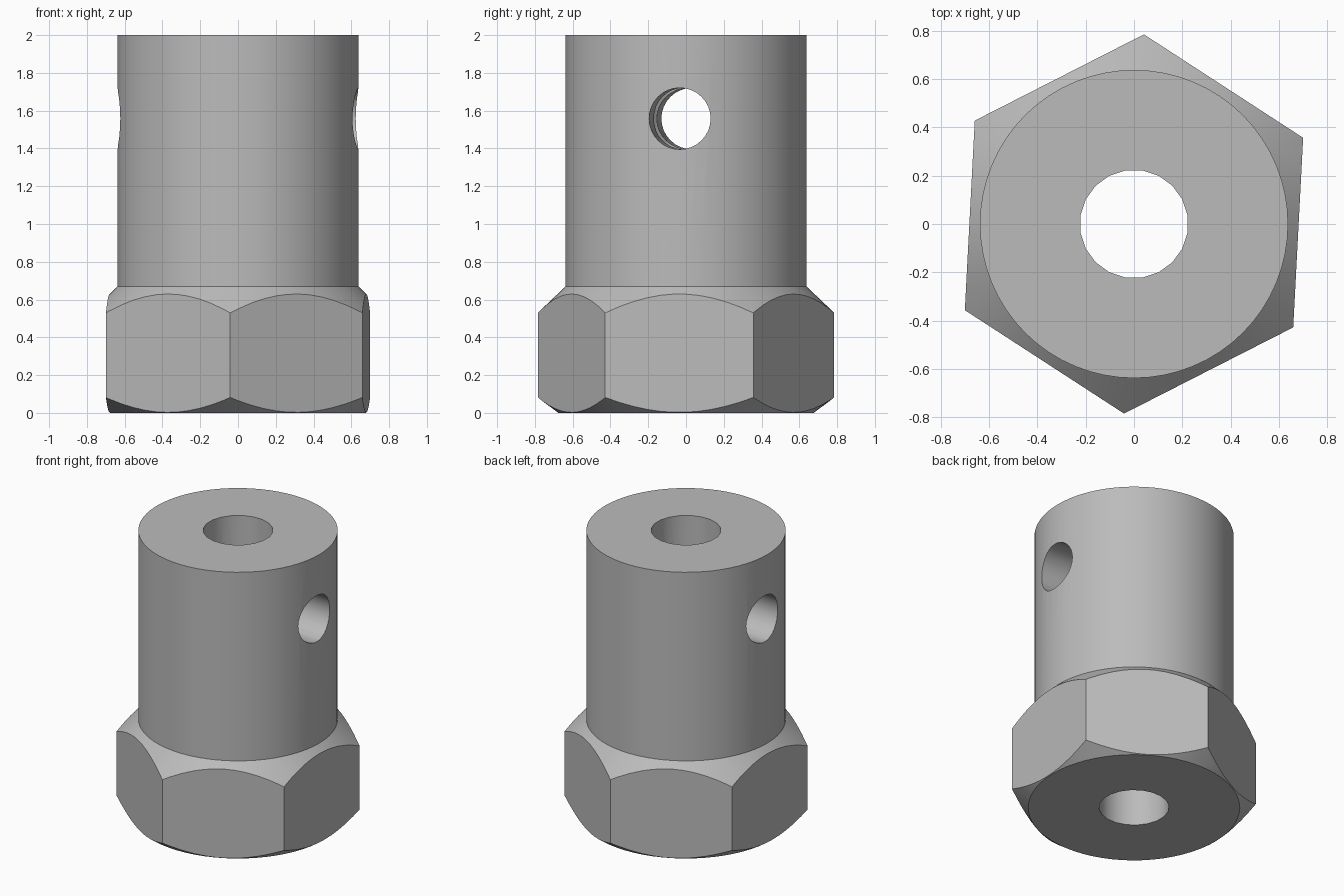
import bpy
from math import radians, pi, sin, cos

cube = bpy.data.objects.get("Cube")
if cube:
    bpy.data.objects.remove(cube, do_unlink=True)

TURN = radians(-3)   # the hexagon and the cross hole are slightly turned

metal = bpy.data.materials.new("grey metal")
metal.use_nodes = True
colour = (0.5, 0.5, 0.5, 1)
metal.diffuse_color = colour
metal.node_tree.nodes["Principled BSDF"].inputs["Base Color"].default_value = colour


def lathe(name, profile, sides, turn=0):
    """Closed solid of revolution around z from (radius, height) pairs."""
    verts = [(r * cos(turn + 2 * pi * i / sides), r * sin(turn + 2 * pi * i / sides), z)
             for r, z in profile for i in range(sides)]
    faces = [(k * sides + i, k * sides + (i + 1) % sides,
              (k + 1) * sides + (i + 1) % sides, (k + 1) * sides + i)
             for k in range(len(profile) - 1) for i in range(sides)]
    last = (len(profile) - 1) * sides
    faces += [tuple(reversed(range(sides))), tuple(range(last, last + sides))]
    mesh = bpy.data.meshes.new(name)
    mesh.from_pydata(verts, [], faces)
    mesh.materials.append(metal)
    obj = bpy.data.objects.new(name, mesh)
    bpy.context.collection.objects.link(obj)
    return obj


def combine(body, tool, operation):
    """Apply a boolean and remove the tool."""
    mod = body.modifiers.new(tool.name, 'BOOLEAN')
    mod.operation = operation
    mod.solver = 'EXACT'
    mod.object = tool
    bpy.context.view_layer.objects.active = body
    bpy.ops.object.modifier_apply(modifier=mod.name)
    bpy.data.objects.remove(tool, do_unlink=True)


# Shaft and chamfered collar in one turned profile
body = lathe("hex_coupling",
             [(0.676, 0), (0.81, 0.1), (0.81, 0.506), (0.637, 0.67), (0.637, 2)], 64)

# Hexagonal flats leave curved chamfer edges on the collar
combine(body, lathe("hex_flats", [(0.785, -0.1), (0.785, 2.1)], 6, radians(27)), 'INTERSECT')

# Axial bore
combine(body, lathe("bore", [(0.224, -0.2), (0.224, 2.2)], 20, radians(9)), 'DIFFERENCE')

# Cross hole through both sides of the shaft
cross = lathe("cross_hole", [(0.163, -1), (0.163, 1)], 32)
cross.rotation_euler = (0, pi / 2, TURN)
cross.location.z = 1.558
bpy.context.view_layer.update()
combine(body, cross, 'DIFFERENCE')

# Smooth round walls, crisp edges
bpy.ops.object.select_all(action='DESELECT')
body.select_set(True)
bpy.context.view_layer.objects.active = body
bpy.ops.object.shade_smooth_by_angle(angle=radians(25))
